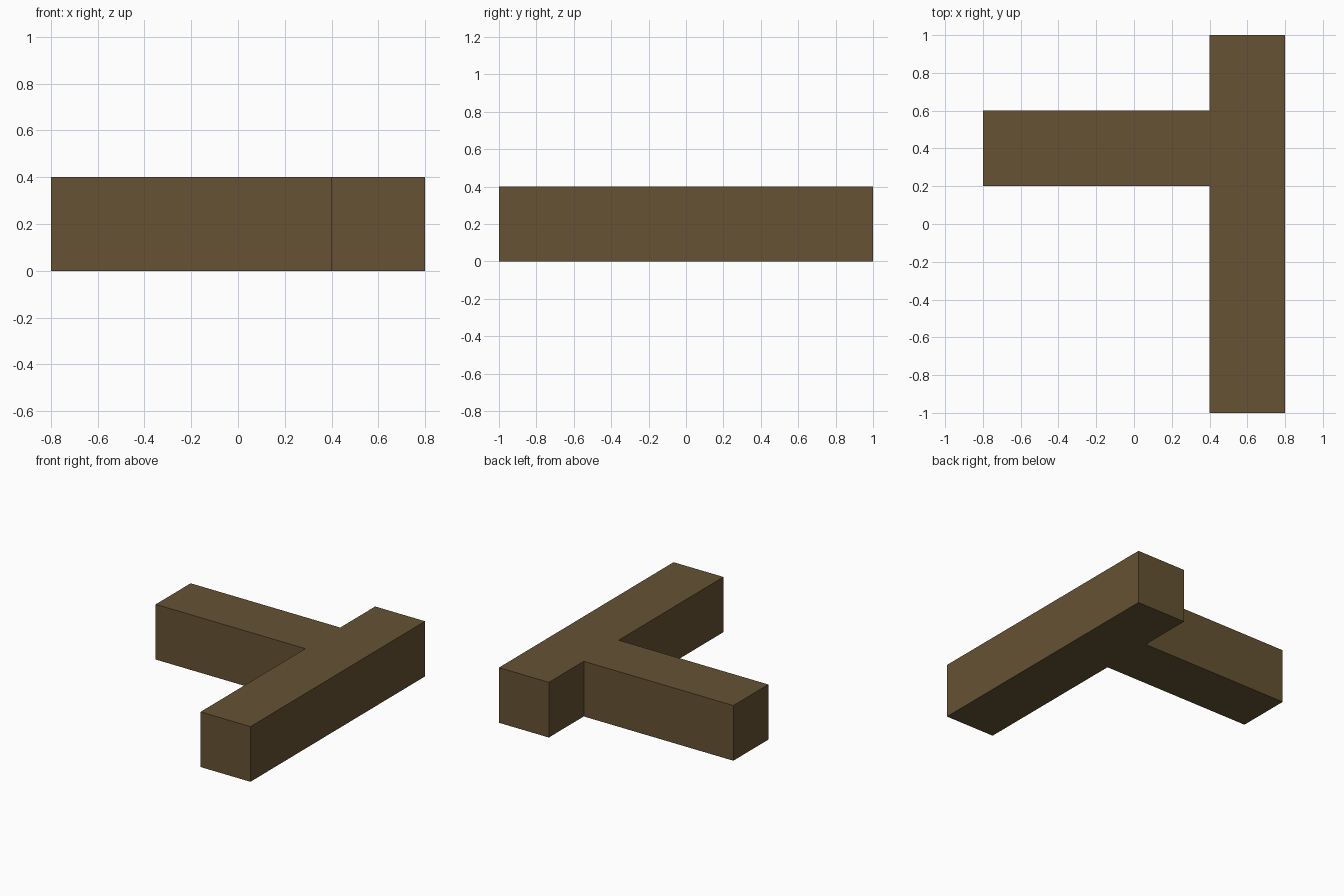
import bpy
import bmesh

cube = bpy.data.objects.get("Cube")
if cube:
    bpy.data.objects.remove(cube, do_unlink=True)

HEIGHT = 0.4

# Brown wood colour
brown = bpy.data.materials.new("brown_wood")
brown.use_nodes = True
colour = (0.133, 0.084, 0.034, 1)
brown.diffuse_color = colour
brown.node_tree.nodes["Principled BSDF"].inputs["Base Color"].default_value = colour


def extruded_part(name, outline, height, material):
    """Raise a flat outline, given counter-clockwise, into a solid."""
    bm = bmesh.new()
    base = bm.faces.new([bm.verts.new((x, y, 0)) for x, y in outline])
    top = bmesh.ops.extrude_face_region(bm, geom=[base], use_keep_orig=True)["geom"]
    raised = [v for v in top if isinstance(v, bmesh.types.BMVert)]
    bmesh.ops.translate(bm, verts=raised, vec=(0, 0, height))
    bmesh.ops.recalc_face_normals(bm, faces=bm.faces)
    mesh = bpy.data.meshes.new(name)
    bm.to_mesh(mesh)
    bm.free()
    mesh.materials.append(material)
    obj = bpy.data.objects.new(name, mesh)
    bpy.context.collection.objects.link(obj)
    return obj


# Long beam along y with a side arm joined toward -x
beam_outline = [
    (0.4, -1), (0.8, -1), (0.8, 1), (0.4, 1),
    (0.4, 0.6), (-0.8, 0.6), (-0.8, 0.2), (0.4, 0.2),
]
extruded_part("branched_beam", beam_outline, HEIGHT, brown)
